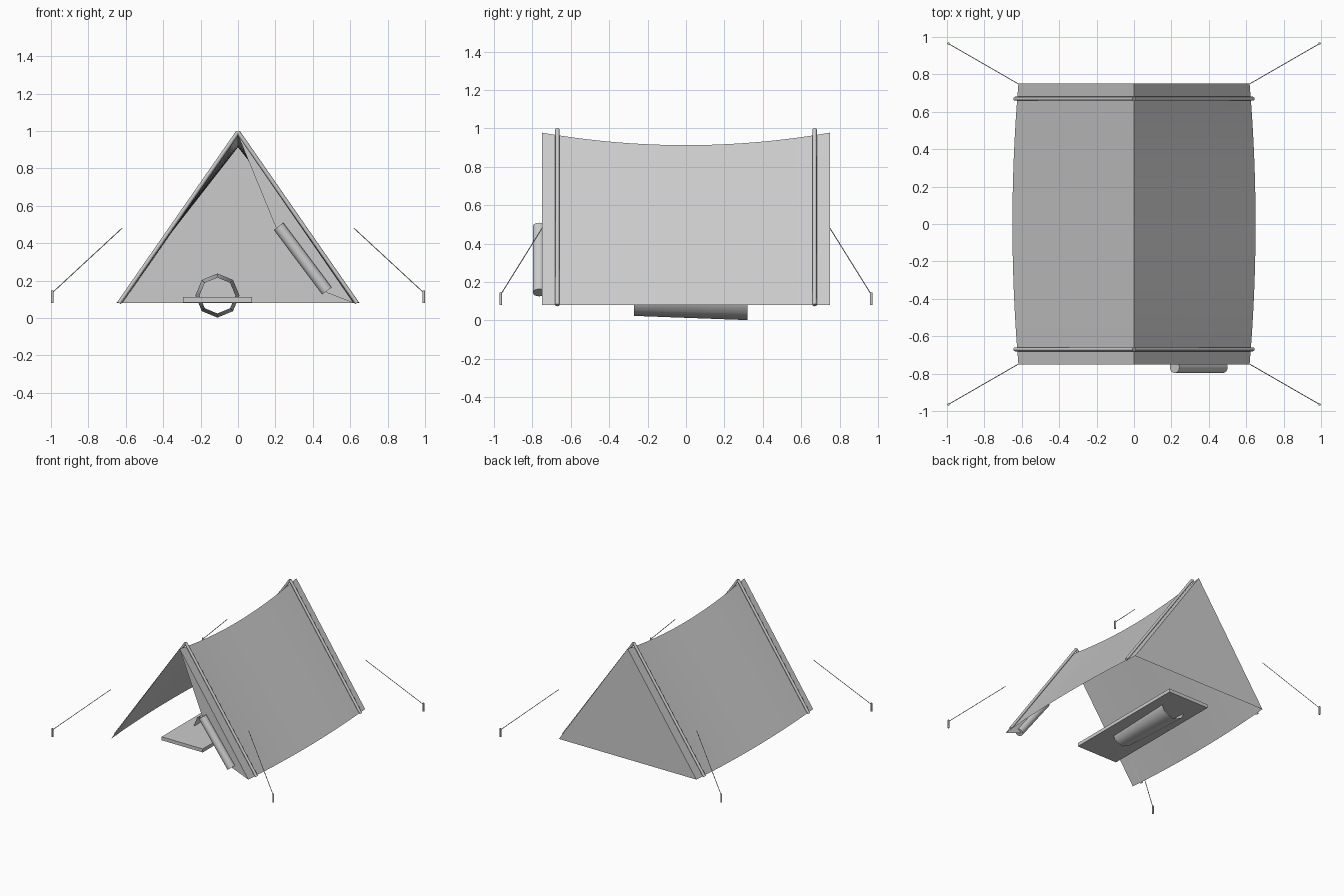
import bpy, bmesh, math
from mathutils import Vector

if "Cube" in bpy.data.objects:
    bpy.data.objects.remove(bpy.data.objects["Cube"])

grey = bpy.data.materials.new("plain grey")
grey.diffuse_color = (0.6, 0.6, 0.6, 1)
grey.use_nodes = True
grey.node_tree.nodes["Principled BSDF"].inputs["Base Color"].default_value = grey.diffuse_color


def finish(name, bm, smooth=False):
    me = bpy.data.meshes.new(name)
    bm.to_mesh(me)
    bm.free()
    me.materials.append(grey)
    for p in me.polygons:
        p.use_smooth = smooth
    ob = bpy.data.objects.new(name, me)
    bpy.context.collection.objects.link(ob)
    if smooth:
        bpy.ops.object.select_all(action='DESELECT')
        ob.select_set(True)
        bpy.context.view_layer.objects.active = ob
        bpy.ops.object.shade_smooth_by_angle(angle=math.radians(50))
    return ob


def rod(name, a, b, r1, r2=None, sides=8, caps=True, turn=0.0):
    """Round bar or tube between two points."""
    a, b = Vector(a), Vector(b)
    d = b - a
    bm = bmesh.new()
    bmesh.ops.create_cone(bm, cap_ends=caps, segments=sides, radius1=r1,
                          radius2=r1 if r2 is None else r2, depth=d.length)
    m = d.to_track_quat('Z', 'Y').to_matrix().to_4x4()
    m.translation = (a + b) / 2
    bm.transform(m)
    return finish(name, bm, True)


def sheet(name, pts):
    bm = bmesh.new()
    bm.faces.new([bm.verts.new(p) for p in pts])
    return finish(name, bm)


L, BASE, N = 0.75, 0.08, 20


def ridge(y):
    return 0.913 + 0.065 * (y / L) ** 2


def foot(y):
    return 0.65 - 0.032 * (y / L) ** 2


# Canvas roof sides: sagging ridge, bowed lower hem
for side, label in ((-1, "left"), (1, "right")):
    bm = bmesh.new()
    rows = []
    for i in range(N + 1):
        y = -L + 2 * L * i / N
        rows.append((bm.verts.new((0, y, ridge(y))),
                     bm.verts.new((side * foot(y), y, BASE))))
    for (t0, b0), (t1, b1) in zip(rows, rows[1:]):
        bm.faces.new((t0, b0, b1, t1) if side > 0 else (t0, t1, b1, b0))
    finish(label + "_canvas", bm, True)

# Closed back wall
W = foot(L)
sheet("back_wall", [(W, L, BASE), (-W, L, BASE), (0, L, ridge(L))])

# Door flap, drawn aside and rolled
sheet("door_flap", [(0, -L, ridge(L)), (0.2, -L, 0.49),
                    (0.475, -L, 0.135), (W, -L, BASE)])
rod("flap_roll", (0.217, -0.765, 0.49), (0.475, -0.765, 0.145), 0.032, sides=16)

# Pole frames near both ends
for y, end in ((-0.67, "front"), (0.67, "back")):
    for s, label in ((-1, "left"), (1, "right")):
        rod(f"{end}_{label}_pole", (0, y, 0.995), (s * 0.636, y, 0.08), 0.011)

# Guy ropes and pegs
for sx in (-1, 1):
    for sy in (-1, 1):
        rod("guy_rope", (sx * 0.62, sy * 0.75, 0.48),
            (sx * 0.993, sy * 0.965, 0.135), 0.0025, sides=6)
        rod("peg", (sx * 0.993, sy * 0.965, 0.08),
            (sx * 0.993, sy * 0.965, 0.147), 0.007)

# Sleeping mat
bm = bmesh.new()
bmesh.ops.create_cube(bm, size=1)
for v in bm.verts:
    v.co = Vector((v.co.x * 0.37 - 0.11, v.co.y * 1.06 - 0.03, v.co.z * 0.028 + 0.097))
finish("mat", bm)

# Open tapered bedroll, sunk through the mat
rod("bedroll", (-0.11, -0.27, 0.12), (-0.11, 0.32, 0.12), 0.096, 0.118, caps=False)
